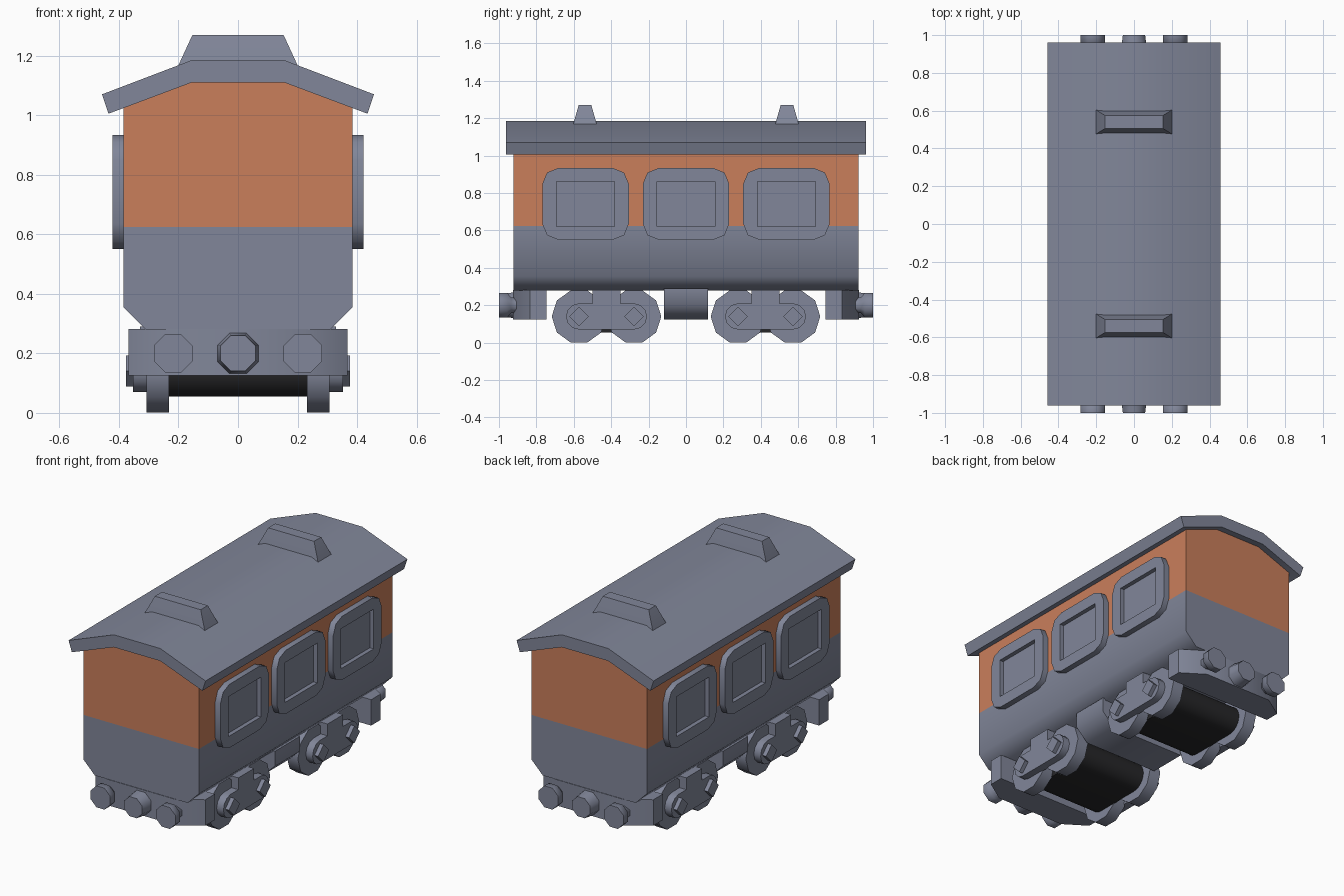
import bpy
import bmesh
from math import sin, cos, pi, radians
from mathutils import Vector

cube = bpy.data.objects.get("Cube")
if cube:
    bpy.data.objects.remove(cube, do_unlink=True)


def material(name, rgb):
    m = bpy.data.materials.new(name)
    m.use_nodes = True
    m.diffuse_color = (*rgb, 1)
    m.node_tree.nodes["Principled BSDF"].inputs["Base Color"].default_value = (*rgb, 1)
    return m


GREY = material("slate grey", (0.22, 0.24, 0.32))
ORANGE = material("burnt orange", (0.59, 0.21, 0.105))
DARK = material("undergear black", (0.02, 0.02, 0.022))


def place(axis, t, u, v):
    """Put a 2D profile point at position t along an axis."""
    return {"x": (t, u, v), "y": (u, t, v), "z": (u, v, t)}[axis]


def loft(name, axis, rings, mats=(GREY,), split_z=None):
    """Skin a series of (position, profile) rings and cap both ends."""
    bm = bmesh.new()
    loops = [[bm.verts.new(place(axis, t, u, v)) for u, v in prof] for t, prof in rings]
    n = len(loops[0])
    for a, b in zip(loops, loops[1:]):
        for i in range(n):
            j = (i + 1) % n
            bm.faces.new((a[i], a[j], b[j], b[i]))
    bm.faces.new(loops[0])
    bm.faces.new(loops[-1])
    bmesh.ops.remove_doubles(bm, verts=bm.verts[:], dist=0.0001)
    if split_z is not None:
        geom = bm.verts[:] + bm.edges[:] + bm.faces[:]
        bmesh.ops.bisect_plane(bm, geom=geom, dist=0.0001,
                               plane_co=Vector((0, 0, split_z)), plane_no=Vector((0, 0, 1)))
        for f in bm.faces:
            f.material_index = int(f.calc_center_median().z > split_z)
    bmesh.ops.recalc_face_normals(bm, faces=bm.faces[:])
    mesh = bpy.data.meshes.new(name)
    bm.to_mesh(mesh)
    bm.free()
    for m in mats:
        mesh.materials.append(m)
    for p in mesh.polygons:
        p.use_smooth = True
    mesh.set_sharp_from_angle(angle=radians(50))
    ob = bpy.data.objects.new(name, mesh)
    bpy.context.scene.collection.objects.link(ob)
    return ob


def prism(name, axis, a, b, prof, mats=(GREY,), split_z=None):
    return loft(name, axis, [(a, prof), (b, prof)], mats, split_z)


def polygon(u, v, r, n, turn=0.0):
    return [(u + r * cos(turn + 2 * pi * i / n), v + r * sin(turn + 2 * pi * i / n))
            for i in range(n)]


def rounded(u, v, hu, hv, r, steps=2):
    """Rectangle with rounded corners."""
    pts = []
    for q, (su, sv) in enumerate([(1, 1), (-1, 1), (-1, -1), (1, -1)]):
        for k in range(steps + 1):
            a = (q + k / steps) * pi / 2
            pts.append((u + su * (hu - r) + r * cos(a), v + sv * (hv - r) + r * sin(a)))
    return pts


def box(u, v, hu, hv):
    return [(u + hu, v + hv), (u - hu, v + hv), (u - hu, v - hv), (u + hu, v - hv)]


def symmetric(half):
    """Complete a profile given its right half."""
    return half + [(-u, v) for u, v in reversed(half)]


# Carriage body, grey below the waistline and orange above
prism("body", "y", -0.922, 0.922,
      symmetric([(0.31, 0.28), (0.385, 0.355), (0.385, 1.04), (0.155, 1.125)]),
      (GREY, ORANGE), 0.625)

# Overhanging roof
prism("roof", "y", -0.962, 0.962,
      symmetric([(0.155, 1.11), (0.435, 1.005), (0.457, 1.07), (0.155, 1.185)]))

# Roof vents
for y, end in ((-0.54, "front"), (0.54, "back")):
    loft(end + "_roof_vent", "z", [(1.15, box(0, y, 0.205, 0.067)),
                                   (1.168, box(0, y, 0.2, 0.063)),
                                   (1.27, box(0, y, 0.153, 0.034))])

# Windows with raised frames and sunken panes
for s, side in ((1, "left"), (-1, "right")):
    for i in (-1, 0, 1):
        outer = rounded(i * 0.537, 0.742, 0.231, 0.192, 0.085)
        inner = rounded(i * 0.537, 0.742, 0.155, 0.12, 0)
        loft(f"{side}_window_{i + 2}", "x", [(s * 0.37, outer), (s * 0.421, outer),
                                            (s * 0.421, inner), (s * 0.395, inner)])

# Tank under the middle of the floor
prism("floor_tank", "y", -0.118, 0.118,
      symmetric([(0.25, 0.125), (0.33, 0.2), (0.33, 0.29)]))

# Buffer beams, buffers and couplings at both ends
for s, end in ((-1, "front"), (1, "back")):
    prism(end + "_buffer_beam", "z", 0.125, 0.281,
          symmetric([(0.367, s * 0.745), (0.367, s * 0.835), (0.23, s * 0.925)]))
    for x, side in ((0.218, "left"), (-0.218, "right")):
        stalk = polygon(x, 0.2, 0.045, 8, pi / 8)
        head = polygon(x, 0.2, 0.07, 8, pi / 8)
        loft(f"{end}_{side}_buffer", "y", [(s * 0.9, stalk), (s * 0.935, stalk),
                                          (s * 0.955, head), (s, head)])
    loft(end + "_coupling", "y", [(s * 0.9, polygon(0, 0.2, 0.077, 8, pi / 8)),
                                  (s, polygon(0, 0.2, 0.064, 8, pi / 8))])

# Bogies: dark axle casing, wheels, side frames and axle bolts
for yc, end in ((-0.425, "front"), (0.425, "back")):
    prism(end + "_axle_casing", "x", -0.235, 0.235,
          rounded(yc, 0.14, 0.232, 0.085, 0.085, 6), (DARK,))
    for s, side in ((1, "left"), (-1, "right")):
        tag = f"{end}_{side}"
        prism(tag + "_bogie_frame", "x", s * 0.3, s * 0.352,
              rounded(yc, 0.14, 0.217, 0.07, 0.07, 3))
        prism(tag + "_bogie_hanger", "x", s * 0.24, s * 0.352, box(yc, 0.24, 0.075, 0.041))
        for k, d in enumerate((-0.147, 0.147)):
            prism(f"{tag}_wheel_{k + 1}", "x", s * 0.232, s * 0.307,
                  polygon(yc + d, 0.14, 0.146, 10))
            prism(f"{tag}_axle_bolt_{k + 1}", "x", s * 0.34, s * 0.377,
                  polygon(yc + d, 0.14, 0.052, 4))
